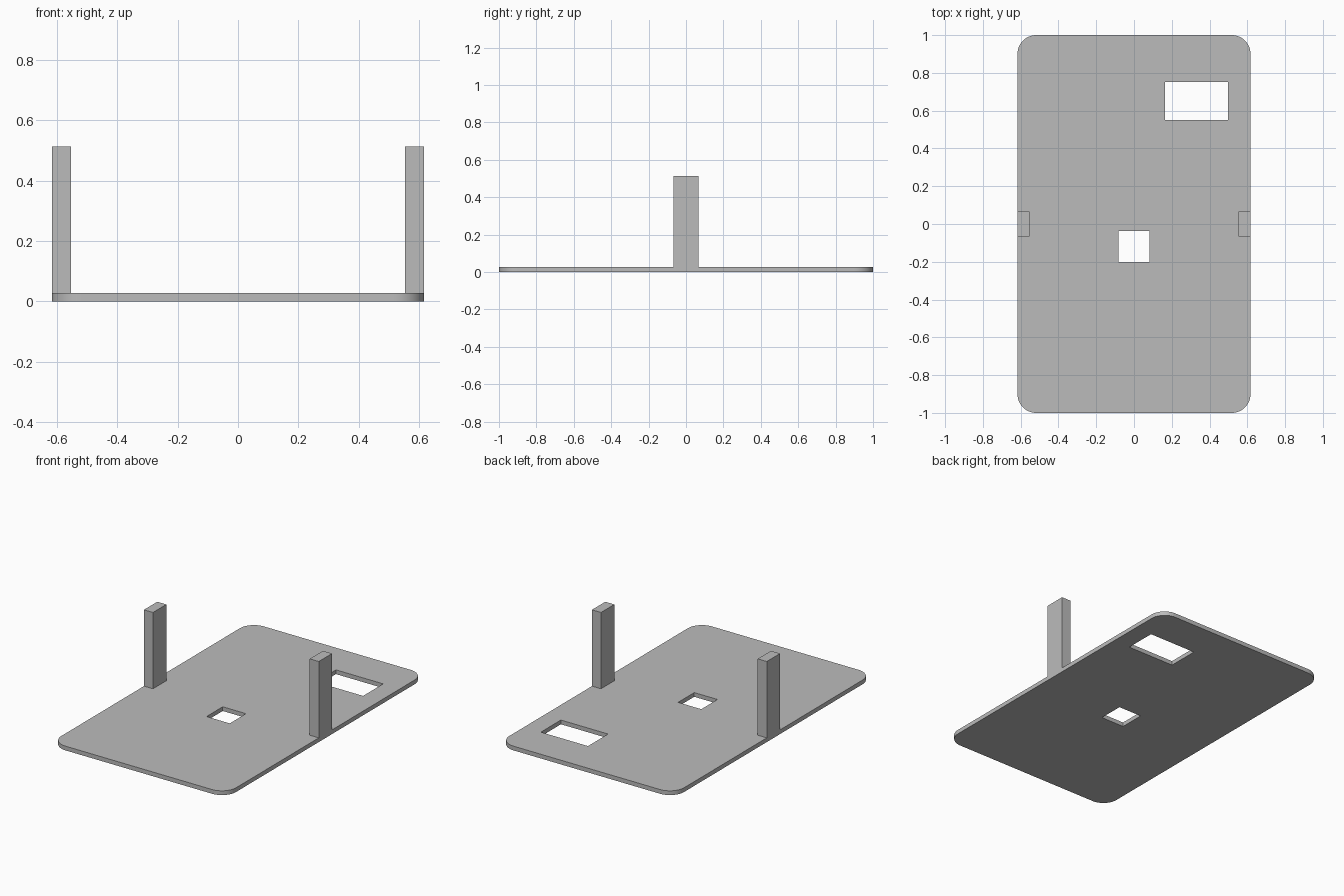
import bpy
import bmesh

if "Cube" in bpy.data.objects:
    bpy.data.objects.remove(bpy.data.objects["Cube"], do_unlink=True)

grey = bpy.data.materials.new("light grey")
grey.use_nodes = True
colour = (0.5, 0.5, 0.5, 1)
grey.diffuse_color = colour
grey.node_tree.nodes["Principled BSDF"].inputs["Base Color"].default_value = colour

HALF_W, HALF_L, THICK = 0.617, 1.0, 0.027
POST_W, POST_D, TOP = 0.064, 0.067, 0.514


def box(name, low, high, corner_radius=0):
    """Box between two corners, with optionally rounded upright edges."""
    bm = bmesh.new()
    bmesh.ops.create_cube(bm, size=1)
    for v in bm.verts:
        v.co = [l + (c + 0.5) * (h - l) for l, h, c in zip(low, high, v.co)]
    if corner_radius:
        upright = [e for e in bm.edges
                   if abs(e.verts[0].co.z - e.verts[1].co.z) > THICK / 2]
        bmesh.ops.bevel(bm, geom=upright, offset=corner_radius, segments=12,
                        profile=0.5, affect='EDGES')
    mesh = bpy.data.meshes.new(name)
    bm.to_mesh(mesh)
    bm.free()
    mesh.materials.append(grey)
    obj = bpy.data.objects.new(name, mesh)
    bpy.context.collection.objects.link(obj)
    return obj


# Base plate with rounded corners
plate = box("base_plate", (-HALF_W, -HALF_L, 0), (HALF_W, HALF_L, THICK), 0.1)

# Rectangular openings through the plate
openings = {"centre": (-0.082, 0.082, -0.2, -0.037),
            "rear": (0.165, 0.498, 0.55, 0.752)}
for name, (x0, x1, y0, y1) in openings.items():
    cutter = box(name + "_opening_cutter", (x0, y0, -0.1), (x1, y1, 0.1))
    cut = plate.modifiers.new(name + "_opening", 'BOOLEAN')
    cut.operation = 'DIFFERENCE'
    cut.solver = 'EXACT'
    cut.object = cutter
    bpy.context.view_layer.objects.active = plate
    bpy.ops.object.modifier_apply(modifier=cut.name)
    bpy.data.objects.remove(cutter, do_unlink=True)

# Smooth the rounded corners, keep all other edges sharp
bpy.ops.object.select_all(action='DESELECT')
plate.select_set(True)
bpy.context.view_layer.objects.active = plate
bpy.ops.object.shade_smooth_by_angle(angle=0.5)

# Upright posts at the middle of each long side
for side, x in (("left", HALF_W - POST_W), ("right", -HALF_W)):
    box(side + "_post", (x, -POST_D, THICK), (x + POST_W, POST_D, TOP))
